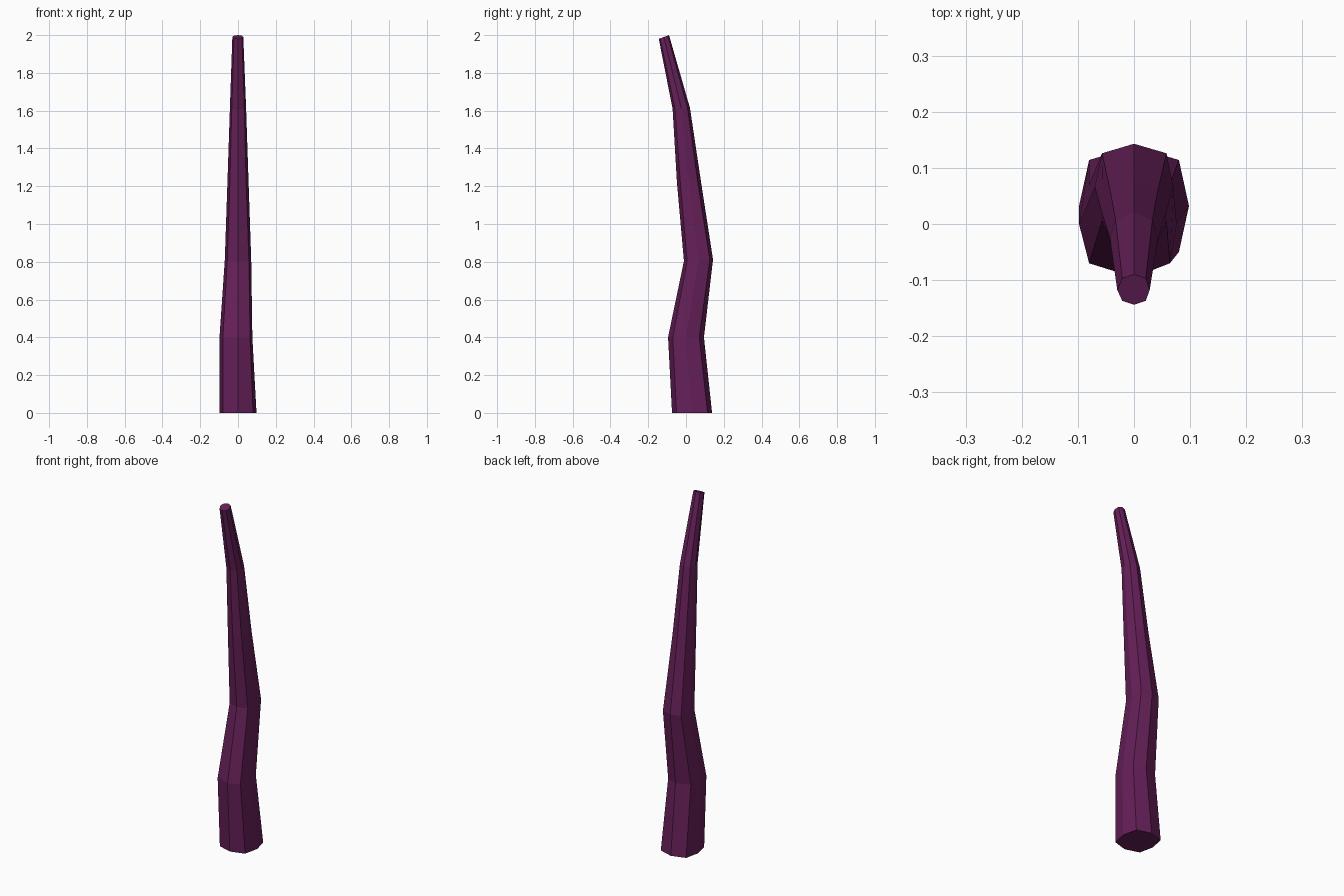
import bpy, bmesh

if "Cube" in bpy.data.objects:
    bpy.data.objects.remove(bpy.data.objects["Cube"])

# Ring stations: z, y centre, y radius, left x, right x, diagonal left x, diagonal right x, diagonal y, tilt
RINGS = [
    (0.000, 0.032, 0.106, -0.098, 0.098, -0.080, 0.080, 0.082, 0.0),
    (0.400, 0.000, 0.095, -0.098, 0.076, -0.080, 0.064, 0.070, 0.0),
    (0.808, 0.066, 0.077, -0.070, 0.070, -0.057, 0.058, 0.060, 0.05),
    (1.220, 0.016, 0.064, -0.056, 0.056, -0.043, 0.043, 0.046, 0.0),
    (1.612, -0.025, 0.046, -0.043, 0.043, -0.033, 0.033, 0.033, 0.05),
    (1.990, -0.117, 0.027, -0.030, 0.028, -0.021, 0.021, 0.020, 0.37),
]


def ring_points(z, yc, ry, xl, xr, dl, dr, dy, tilt):
    """Eight-sided slightly uneven cross-section, tilted about x."""
    offsets = [(0, ry), (dl, dy), (xl, 0), (dl, -dy),
               (0, -ry), (dr, -dy), (xr, 0), (dr, dy)]
    return [(x, yc + y, z + tilt * y) for x, y in offsets]


# Crooked tapering horn, skinned ring to ring and capped at both ends
bm = bmesh.new()
loops = [[bm.verts.new(p) for p in ring_points(*r)] for r in RINGS]
for low, high in zip(loops, loops[1:]):
    for i in range(8):
        j = (i + 1) % 8
        bm.faces.new((low[i], low[j], high[j], high[i]))
bm.faces.new(loops[0][::-1])
bm.faces.new(loops[-1])
bmesh.ops.recalc_face_normals(bm, faces=bm.faces)

mesh = bpy.data.meshes.new("crooked_stalk")
bm.to_mesh(mesh)
bm.free()
stalk = bpy.data.objects.new("crooked_stalk", mesh)
bpy.context.collection.objects.link(stalk)

# Dark plum colour
plum = bpy.data.materials.new("plum")
plum.diffuse_color = (0.13, 0.014, 0.098, 1)
plum.use_nodes = True
plum.node_tree.nodes["Principled BSDF"].inputs["Base Color"].default_value = plum.diffuse_color
mesh.materials.append(plum)
